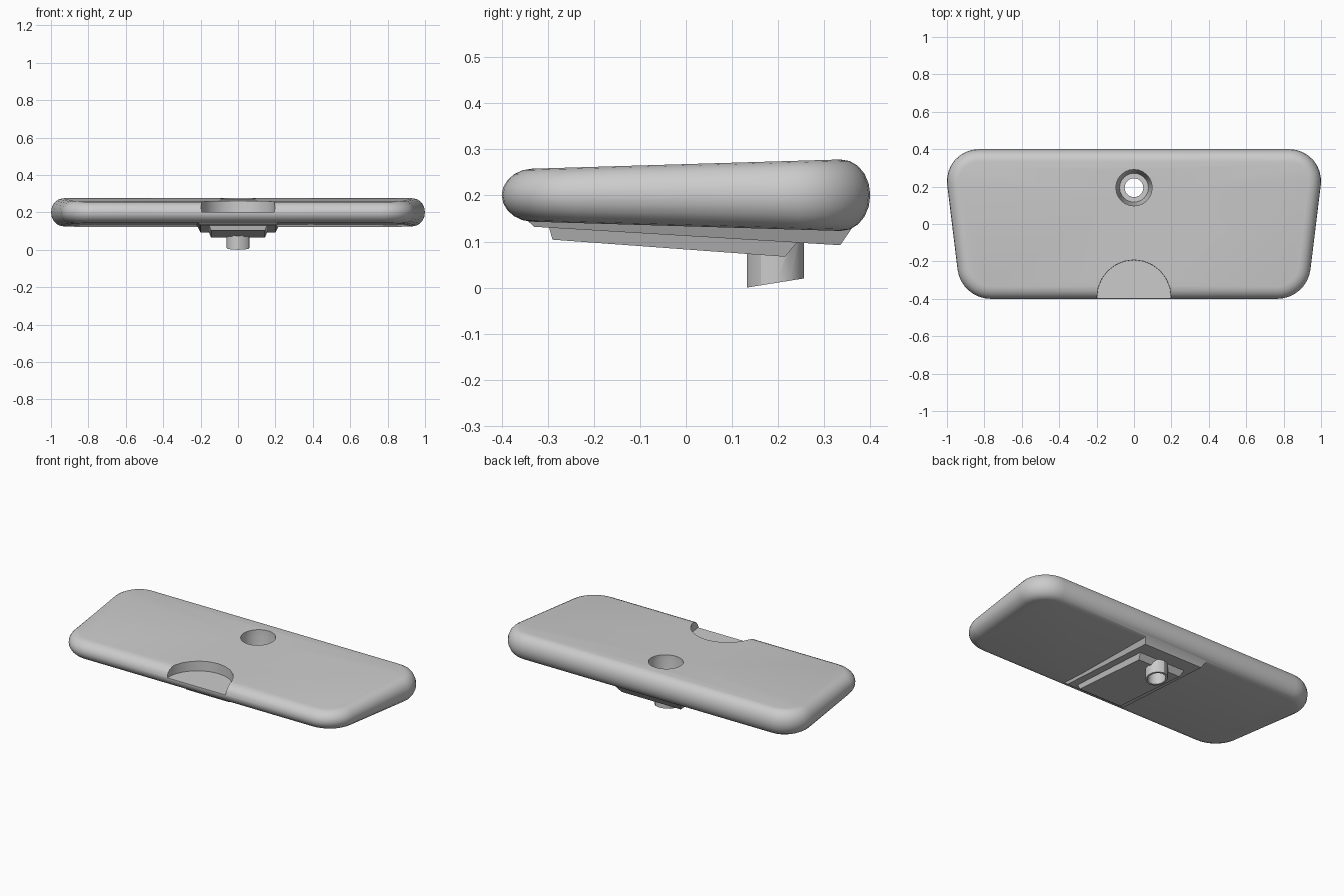
import bpy
import bmesh
from math import sin, cos, pi, radians

if "Cube" in bpy.data.objects:
    bpy.data.objects.remove(bpy.data.objects["Cube"], do_unlink=True)

grey = bpy.data.materials.new("plain_grey")
grey.use_nodes = True
grey.diffuse_color = (0.6, 0.6, 0.6, 1)
bsdf = next(n for n in grey.node_tree.nodes if n.type == 'BSDF_PRINCIPLED')
bsdf.inputs["Base Color"].default_value = grey.diffuse_color

HOLE_Y = 0.194


def loft(name, rings):
    """Skin a stack of closed rings and cap both ends."""
    bm = bmesh.new()
    loops = [[bm.verts.new(p) for p in ring] for ring in rings]
    for a, b in zip(loops, loops[1:]):
        n = len(a)
        for i in range(n):
            j = (i + 1) % n
            bm.faces.new((a[i], a[j], b[j], b[i]))
    bm.faces.new(loops[0][::-1])
    bm.faces.new(loops[-1])
    bmesh.ops.recalc_face_normals(bm, faces=bm.faces)
    mesh = bpy.data.meshes.new(name)
    bm.to_mesh(mesh)
    bm.free()
    mesh.materials.append(grey)
    obj = bpy.data.objects.new(name, mesh)
    bpy.context.scene.collection.objects.link(obj)
    return obj


def circle(r, z, y=HOLE_Y, n=24, slope=0):
    ring = []
    for i in range(n):
        a = 2 * pi * i / n
        ring.append((r * cos(a), y + r * sin(a), z + slope * r * (1 + sin(a))))
    return ring


def outline(inset):
    """Rounded tapering outline, wide at the back, mirrored in x."""
    half = []
    for cx, cy, r, a0, a1 in ((0.765, -0.22, 0.18, -90, -7),
                              (0.83, 0.23, 0.17, -7, 90)):
        for i in range(9):
            a = radians(a0 + (a1 - a0) * i / 8)
            half.append((cx + (r - inset) * cos(a), cy + (r - inset) * sin(a)))
    return half + [(-x, y) for x, y in reversed(half)]


def top(y):
    return 0.268 + 0.03 * y


def bottom(y):
    return 0.133 - 0.03 * y


# Rounded wedge slab
rings = []
for k in range(11):
    t = -pi / 2 + pi * k / 10
    rings.append([(x, y, (top(y) + bottom(y)) / 2 + sin(t) * (top(y) - bottom(y)) / 2)
                  for x, y in outline(0.065 * (1 - cos(t)))])
slab = loft("slab", rings)


def sloped_block(name, lower, upper):
    """Frustum from (half width, front y, back y, front z, back z) rectangles."""
    return loft(name, [[(-w, f, zf), (w, f, zf), (w, b, zb), (-w, b, zb)]
                       for w, f, b, zf, zb in (lower, upper)])


# Underside spine, raised pad and stub tube
spine = sloped_block("spine", (0.2, -0.33, 0.335, 0.132, 0.092),
                     (0.24, -0.37, 0.388, 0.17, 0.17))
pad = sloped_block("pad", (0.145, -0.29, 0.215, 0.104, 0.067),
                   (0.165, -0.305, 0.26, 0.16, 0.12))
tube = loft("tube", [circle(0.062, 0, n=12, slope=0.16), circle(0.062, 0.13, n=12)])

# Cutters: stepped hole and half-round thumb notch
bore = loft("bore_cutter", [circle(0.077, 0.11), circle(0.097, 0.24), circle(0.097, 0.4)])
through = loft("through_cutter", [circle(0.05, -0.1), circle(0.05, 0.2)])
notch = loft("notch_cutter", [circle(0.197, 0.203, -0.39), circle(0.2, 0.4, -0.39)])

bpy.context.view_layer.objects.active = slab
for part, operation in ((spine, 'UNION'), (pad, 'UNION'), (tube, 'UNION'),
                        (bore, 'DIFFERENCE'), (through, 'DIFFERENCE'),
                        (notch, 'DIFFERENCE')):
    mod = slab.modifiers.new(part.name, 'BOOLEAN')
    mod.operation = operation
    mod.solver = 'EXACT'
    mod.object = part
    bpy.ops.object.modifier_apply(modifier=mod.name)
    bpy.data.objects.remove(part, do_unlink=True)

# Smooth the rounded rims, keep cut edges sharp
for o in bpy.context.selected_objects:
    o.select_set(False)
slab.select_set(True)
bpy.ops.object.shade_smooth_by_angle(angle=radians(30))
